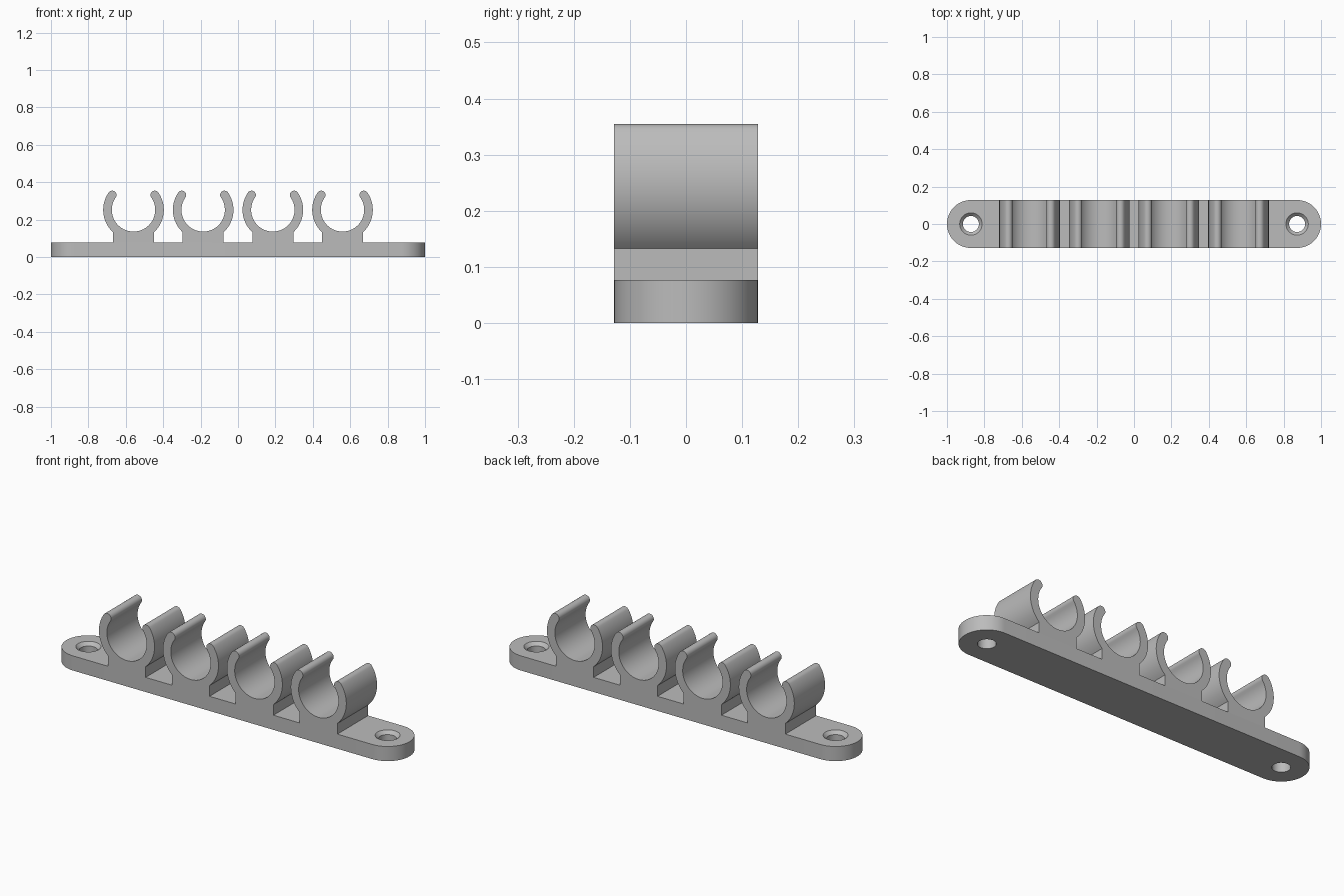
import bpy, bmesh
from math import sin, cos, acos, radians, degrees

cube = bpy.data.objects.get("Cube")
if cube:
    bpy.data.objects.remove(cube, do_unlink=True)

HALF_DEPTH = 0.128
BASE_TOP = 0.077
HOLE_X = 1 - HALF_DEPTH
HOLE_R, SINK_R = 0.043, 0.06
OUTER_R, INNER_R = 0.162, 0.116
CLIP_Z, TIP_ANGLE = 0.252, 35
FOOT_HALF = 0.11
PITCH = 0.3725

grey = bpy.data.materials.new("plain grey")
grey.use_nodes = True
colour = (0.5, 0.5, 0.5, 1)
grey.diffuse_color = colour
grey.node_tree.nodes["Principled BSDF"].inputs["Base Color"].default_value = colour


def arc(cx, cy, r, start, end, steps):
    """Points along a circular arc, angles in degrees."""
    angles = [radians(start + (end - start) * i / steps) for i in range(steps + 1)]
    return [(cx + r * cos(a), cy + r * sin(a)) for a in angles]


def finish(bm, name):
    bmesh.ops.recalc_face_normals(bm, faces=bm.faces)
    mesh = bpy.data.meshes.new(name)
    bm.to_mesh(mesh)
    bm.free()
    mesh.materials.append(grey)
    obj = bpy.data.objects.new(name, mesh)
    bpy.context.collection.objects.link(obj)
    bpy.ops.object.select_all(action='DESELECT')
    obj.select_set(True)
    bpy.context.view_layer.objects.active = obj
    bpy.ops.object.shade_smooth_by_angle(angle=radians(30))
    return obj


def ring(bm, points, z):
    return [bm.verts.new((x, y, z)) for x, y in points]


def bridge(bm, a, b):
    for i in range(len(a)):
        j = (i + 1) % len(a)
        bm.faces.new((a[i], a[j], b[j], b[i]))


def fill(bm, loops):
    """Flat cap bounded by an outer loop and its holes."""
    edges = []
    for loop in loops:
        for i, v in enumerate(loop):
            w = loop[(i + 1) % len(loop)]
            edges.append(bm.edges.get((v, w)) or bm.edges.new((v, w)))
    bmesh.ops.triangle_fill(bm, use_beauty=True, edges=edges, normal=(0, 0, 1))


# Mounting bar with rounded ends and countersunk screw holes
bm = bmesh.new()
outline = (arc(HOLE_X, 0, HALF_DEPTH, -90, 90, 32)
           + arc(-HOLE_X, 0, HALF_DEPTH, 90, 270, 32))
bottom, top = ring(bm, outline, 0), ring(bm, outline, BASE_TOP)
bridge(bm, bottom, top)
bottoms, tops = [bottom], [top]
for x in (-HOLE_X, HOLE_X):
    bore = arc(x, 0, HOLE_R, 0, 360, 40)[:-1]
    rim = arc(x, 0, SINK_R, 0, 360, 40)[:-1]
    low = ring(bm, bore, 0)
    neck = ring(bm, bore, BASE_TOP - (SINK_R - HOLE_R))
    high = ring(bm, rim, BASE_TOP)
    bridge(bm, low, neck)
    bridge(bm, neck, high)
    bottoms.append(low)
    tops.append(high)
fill(bm, bottoms)
fill(bm, tops)
finish(bm, "mounting_bar")

# Clip profile: open ring with rounded tips on a straight foot
mid_r, tip_r = (OUTER_R + INNER_R) / 2, (OUTER_R - INNER_R) / 2
tip_x, tip_z = mid_r * cos(radians(TIP_ANGLE)), mid_r * sin(radians(TIP_ANGLE))
foot_angle = degrees(acos(FOOT_HALF / OUTER_R))
foot_z = BASE_TOP - CLIP_Z
profile = [(-FOOT_HALF, foot_z), (FOOT_HALF, foot_z)]
profile += arc(0, 0, OUTER_R, -foot_angle, TIP_ANGLE, 20)
profile += arc(tip_x, tip_z, tip_r, TIP_ANGLE, TIP_ANGLE + 180, 14)[1:-1]
profile += arc(0, 0, INNER_R, TIP_ANGLE, -180 - TIP_ANGLE, 56)
profile += arc(-tip_x, tip_z, tip_r, -TIP_ANGLE, 180 - TIP_ANGLE, 14)[1:-1]
profile += arc(0, 0, OUTER_R, 180 - TIP_ANGLE, 180 + foot_angle, 20)

# Four identical clips in a row
for n in range(4):
    bm = bmesh.new()
    x0 = (n - 1.5) * PITCH
    front, back = [[bm.verts.new((x0 + x, y, CLIP_Z + z)) for x, z in profile]
                   for y in (-HALF_DEPTH, HALF_DEPTH)]
    bridge(bm, front, back)
    bm.faces.new(front)
    bm.faces.new(back)
    finish(bm, f"clip_{n + 1}")
